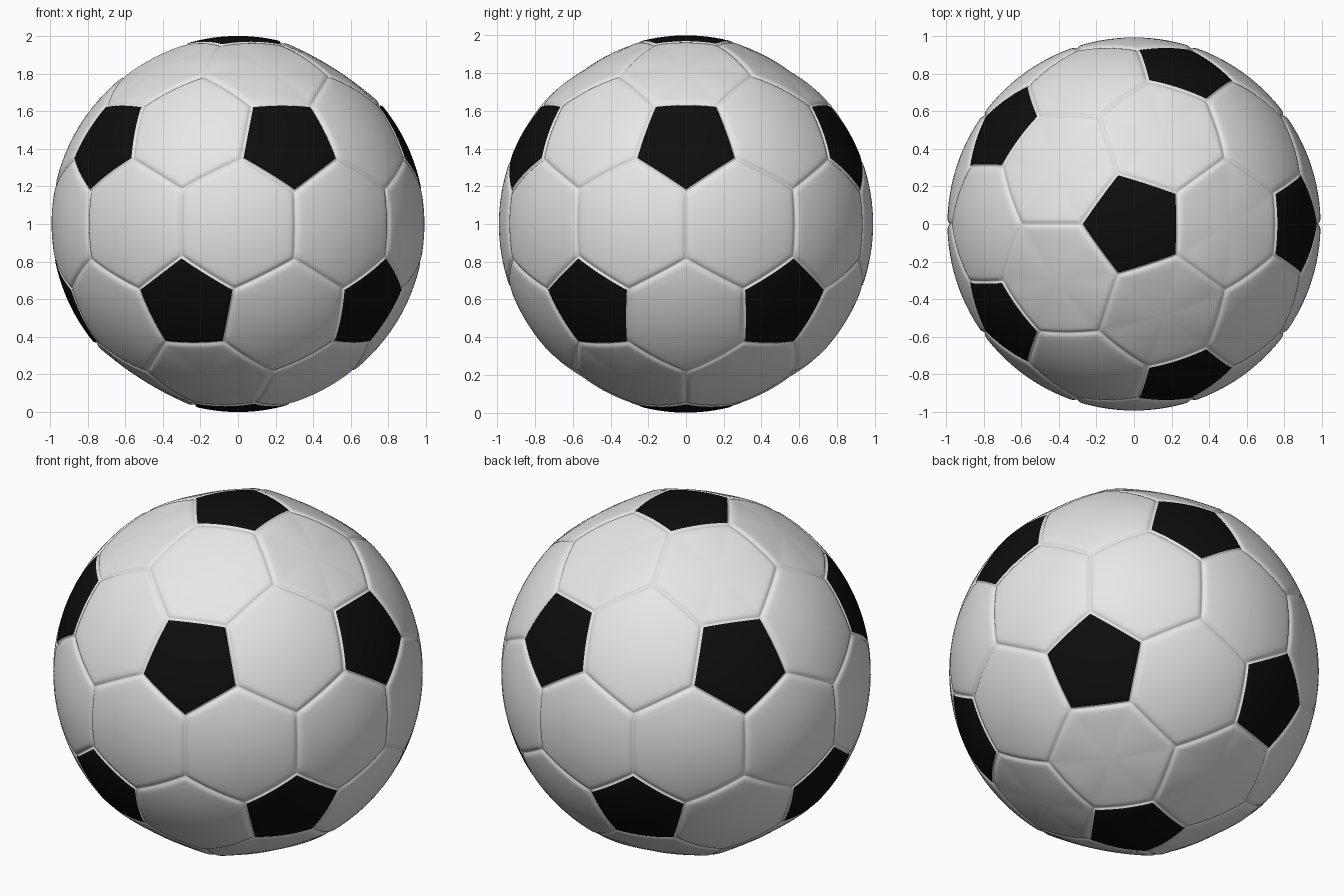
import bpy, bmesh
from math import sin, cos, tan, atan, radians
from mathutils import Vector
from itertools import combinations

cube = bpy.data.objects.get("Cube")
if cube:
    bpy.data.objects.remove(cube, do_unlink=True)


def material(name, rgb, roughness):
    m = bpy.data.materials.new(name)
    m.use_nodes = True
    m.diffuse_color = (*rgb, 1)
    bsdf = next(n for n in m.node_tree.nodes if n.type == 'BSDF_PRINCIPLED')
    bsdf.inputs["Base Color"].default_value = (*rgb, 1)
    bsdf.inputs["Roughness"].default_value = roughness
    return m


white = material("panel white", (0.8, 0.8, 0.8), 0.5)
black = material("panel black", (0.004, 0.004, 0.004), 0.5)

# Twelve pentagon centres: two poles and two staggered rings of five
ring = atan(0.5)
centres = [Vector((0, 0, 1)), Vector((0, 0, -1))]
for k in range(5):
    for start, tilt in ((0, ring), (36, -ring)):
        a = radians(72 * k + start)
        centres.append(Vector((cos(a) * cos(tilt), sin(a) * cos(tilt), sin(tilt))))


def near(a, b):
    return 0.3 < a.dot(b) < 0.6


# Points where three hexagons meet
joints = [(a + b + c).normalized() for a, b, c in combinations(centres, 3)
          if near(a, b) and near(b, c) and near(a, c)]


def corner(p, joint):
    """Pentagon corner on the way from the centre p to a joint."""
    side = (joint - p * joint.dot(p)).normalized()
    return (p + side * tan(radians(16.6))).normalized()


def around(c, points):
    """Sort points by angle around the axis c."""
    u = (points[0] - c * points[0].dot(c)).normalized()
    v = c.cross(u)
    from_angle = lambda q: Vector((u.dot(q), v.dot(q))).angle_signed(Vector((1, 0)))
    return sorted(points, key=from_angle)


bm = bmesh.new()
STEPS = 10
# Ring position across a panel, and how deep the surface dips into the seam
RINGS = [(0.15, 0), (0.3, 0), (0.45, 0), (0.6, 0), (0.75, 0), (0.87, 0),
         (0.92, 0.001), (0.955, 0.004), (0.98, 0.009), (1, 0.012)]


def place(d, t, dip, sag):
    r = 0.992 + 0.008 * d.z ** 8 - dip - sag * (1 - t * t)
    return bm.verts.new(d * r + Vector((0, 0, 1)))


def panel(c, corners, dark, sag=0):
    corners = around(c, corners)
    rim = [a.lerp(b, s / STEPS) for a, b in zip(corners, corners[1:] + corners[:1])
           for s in range(STEPS)]
    # Flat centre keeps the rings evenly spaced inside the rim
    mid = sum(corners, Vector()) / len(corners)
    last = [place(c, 0, 0, sag)] * len(rim)
    for t, dip in RINGS:
        row = [place(mid.lerp(q, t).normalized(), t, dip, sag) for q in rim]
        for i in range(len(rim)):
            j = (i + 1) % len(rim)
            loop = [last[i], row[i], row[j], last[j]]
            face = bm.faces.new(loop[:3] if last[i] is last[j] else loop)
            face.material_index = 1 if dark and t < 0.96 else 0
            face.smooth = True
        last = row


# Pentagon panels
for p in centres:
    panel(p, [corner(p, j) for j in joints if j.dot(p) > 0.7], True)

# Hexagon panels between neighbouring pentagons, flatter next to the poles
for a, b in combinations(centres, 2):
    if near(a, b):
        h = (a + b).normalized()
        shared = [j for j in joints if j.dot(a) > 0.7 and j.dot(b) > 0.7]
        points = shared + [corner(p, j) for p in (a, b) for j in shared]
        panel(h, points, False, 0.022 if abs(h.z) > 0.8 else 0)

# Join the panels along the seams
bmesh.ops.remove_doubles(bm, verts=bm.verts, dist=0.0005)
bmesh.ops.recalc_face_normals(bm, faces=bm.faces)

mesh = bpy.data.meshes.new("ball")
bm.to_mesh(mesh)
bm.free()
mesh.materials.append(white)
mesh.materials.append(black)
ball = bpy.data.objects.new("ball", mesh)
bpy.context.collection.objects.link(ball)
